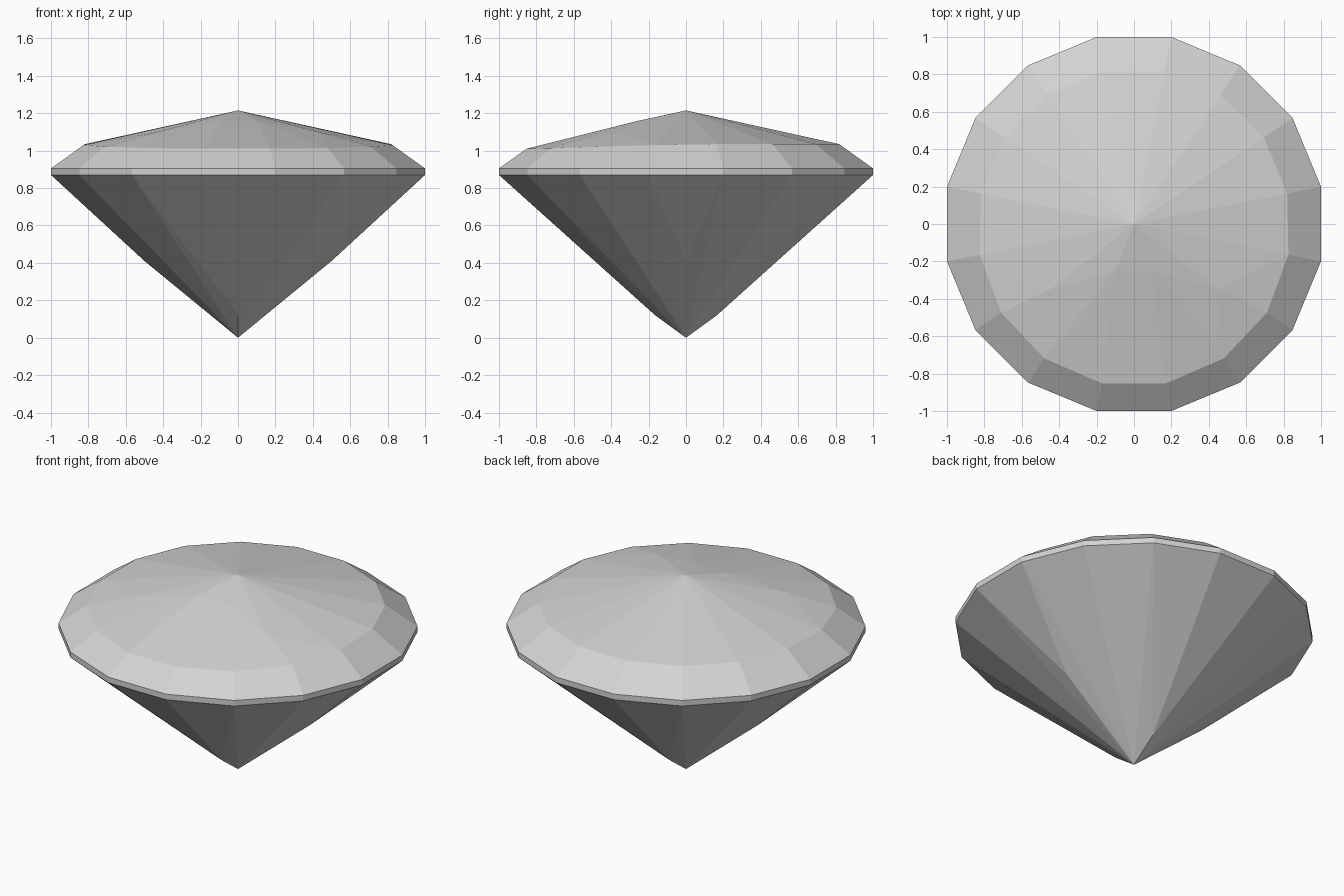
import bpy, bmesh
from math import pi, sin, cos

cube = bpy.data.objects.get("Cube")
if cube:
    bpy.data.objects.remove(cube, do_unlink=True)

SIDES = 16
GIRDLE_R = 1 / cos(pi / SIDES)
ANGLES = [(i + 0.5) * 2 * pi / SIDES for i in range(SIDES)]


def ring(radius, z):
    """Points around the stone; radius and z may depend on the angle."""
    return [(radius(a) * cos(a), radius(a) * sin(a), z(a)) for a in ANGLES]


# Girdle band
points = ring(lambda a: GIRDLE_R, lambda a: 0.87)
points += ring(lambda a: GIRDLE_R, lambda a: 0.905)

# Crown shoulder, slightly lower and wider at the front
points += ring(lambda a: 0.835 - 0.035 * min(0, sin(a)),
               lambda a: 1.035 + 0.025 * min(0, sin(a)))

# Crown and pavilion tips
points += [(0, 0, 1.215), (0, 0, 0)]

# Shallow facet corners on the crown and pavilion
for s in (-1, 1):
    points += [(s * 0.1, -0.25, 1.161), (s * 0.45, -0.35, 1.094),
               (s * 0.5, 0, 0.41), (0, s * 0.165, 0.12)]

# Flat facets wrap the corner points
bm = bmesh.new()
for p in points:
    bm.verts.new(p)
hull = bmesh.ops.convex_hull(bm, input=bm.verts)
loose = [v for v in bm.verts if not v.link_faces]
bmesh.ops.delete(bm, geom=loose, context='VERTS')
bmesh.ops.dissolve_limit(bm, angle_limit=0.005, verts=bm.verts, edges=bm.edges)
bmesh.ops.recalc_face_normals(bm, faces=bm.faces)

mesh = bpy.data.meshes.new("cut_gem")
bm.to_mesh(mesh)
bm.free()
gem = bpy.data.objects.new("cut_gem", mesh)
bpy.context.collection.objects.link(gem)

# Light grey stone
colour = (0.65, 0.65, 0.65, 1)
mat = bpy.data.materials.new("light_grey")
mat.use_nodes = True
mat.diffuse_color = colour
mat.node_tree.nodes["Principled BSDF"].inputs["Base Color"].default_value = colour
mesh.materials.append(mat)
